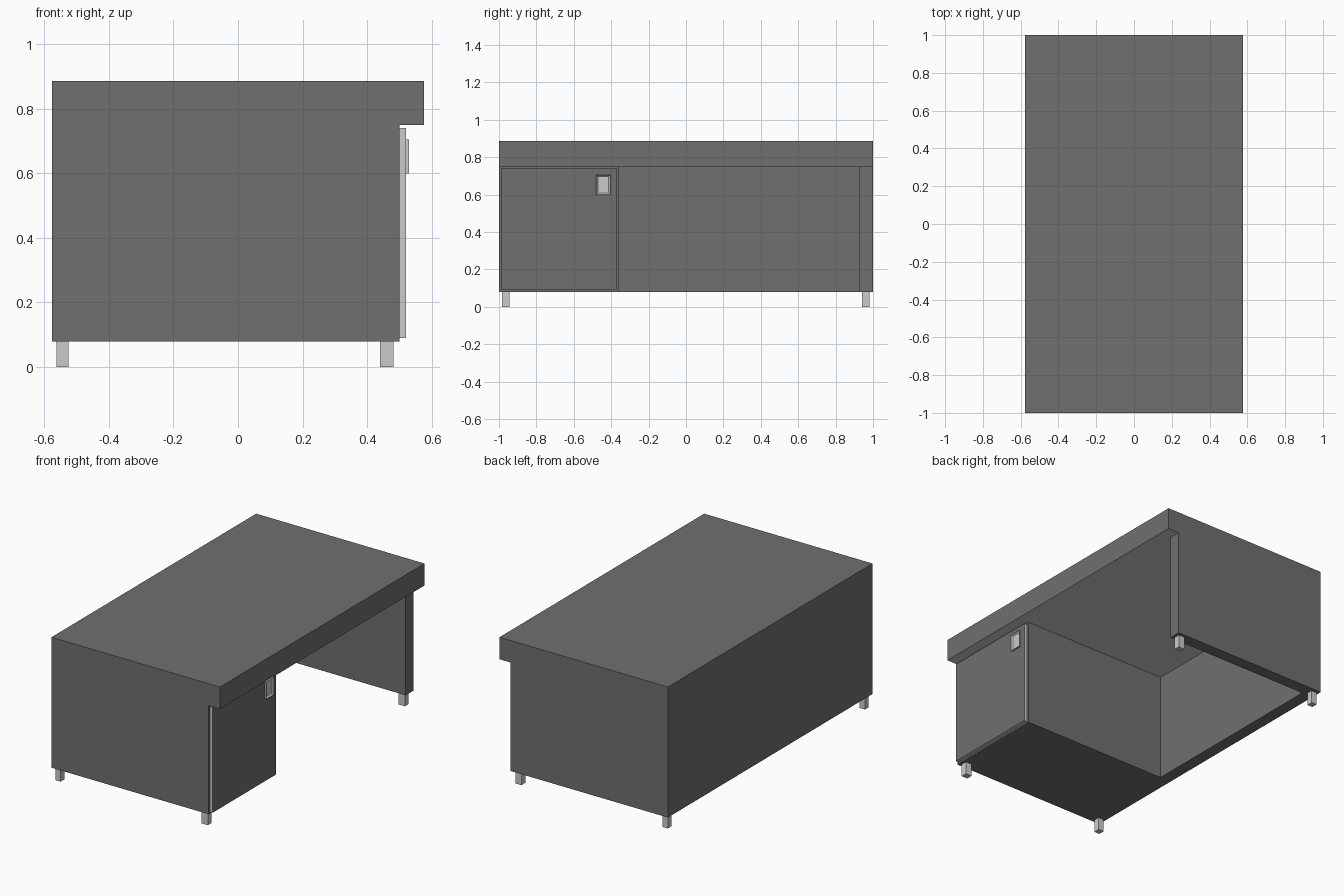
import bpy
import bmesh

if "Cube" in bpy.data.objects:
    bpy.data.objects.remove(bpy.data.objects["Cube"])


def material(name, v):
    m = bpy.data.materials.new(name)
    m.diffuse_color = (v, v, v, 1)
    m.use_nodes = True
    m.node_tree.nodes["Principled BSDF"].inputs["Base Color"].default_value = m.diffuse_color
    return m


dark = material("dark_grey", 0.16)
light = material("light_grey", 0.7)


def finish(bm, name, *mats):
    bmesh.ops.recalc_face_normals(bm, faces=bm.faces[:])
    me = bpy.data.meshes.new(name)
    bm.to_mesh(me)
    bm.free()
    ob = bpy.data.objects.new(name, me)
    for m in mats:
        me.materials.append(m)
    bpy.context.collection.objects.link(ob)
    return ob


def prism(points, z0, z1):
    """Extrude a plan outline from z0 to z1."""
    bm = bmesh.new()
    base = bm.faces.new([bm.verts.new((x, y, z0)) for x, y in points])
    ext = bmesh.ops.extrude_face_region(bm, geom=[base])["geom"]
    for v in ext:
        if isinstance(v, bmesh.types.BMVert):
            v.co.z = z1
    bmesh.ops.recalc_face_normals(bm, faces=bm.faces[:])
    return bm


def box(x0, x1, y0, y1, z0, z1):
    return prism([(x0, y0), (x1, y0), (x1, y1), (x0, y1)], z0, z1)


def front_face(bm):
    return max(bm.faces, key=lambda f: f.calc_center_median().x)


# Carcass: cabinet, back panel and end panel as one U-shaped plan
plan = [(-0.576, -1), (0.5, -1), (0.5, -0.357), (-0.5, -0.357),
        (-0.5, 0.925), (0.5, 0.925), (0.5, 1), (-0.576, 1)]
finish(prism(plan, 0.079, 0.75), "carcass", dark)

# Thick overhanging desktop with a light underside
bm = box(-0.576, 0.576, -1, 1, 0.75, 0.886)
min(bm.faces, key=lambda f: f.calc_center_median().z).material_index = 1
finish(bm, "desktop", dark, light)

# Cabinet door with light edges and a dark face
bm = box(0.5, 0.52, -0.99, -0.372, 0.09, 0.74)
for f in bm.faces:
    f.material_index = 1
front_face(bm).material_index = 0
finish(bm, "cabinet_door", dark, light)

# Door handle: small plate with a recessed grip
bm = box(0.518, 0.53, -0.48, -0.405, 0.6, 0.705)
face = front_face(bm)
bmesh.ops.inset_region(bm, faces=[face], thickness=0.012)
for v in face.verts:
    v.co.x -= 0.009
finish(bm, "door_handle", light)

# Four short square legs
for xn, x0, x1 in (("back", -0.562, -0.525), ("front", 0.44, 0.482)):
    for yn, y0, y1 in (("cabinet", -0.983, -0.945), ("end", 0.942, 0.98)):
        finish(box(x0, x1, y0, y1, 0, 0.08), f"{xn}_{yn}_leg", light)
